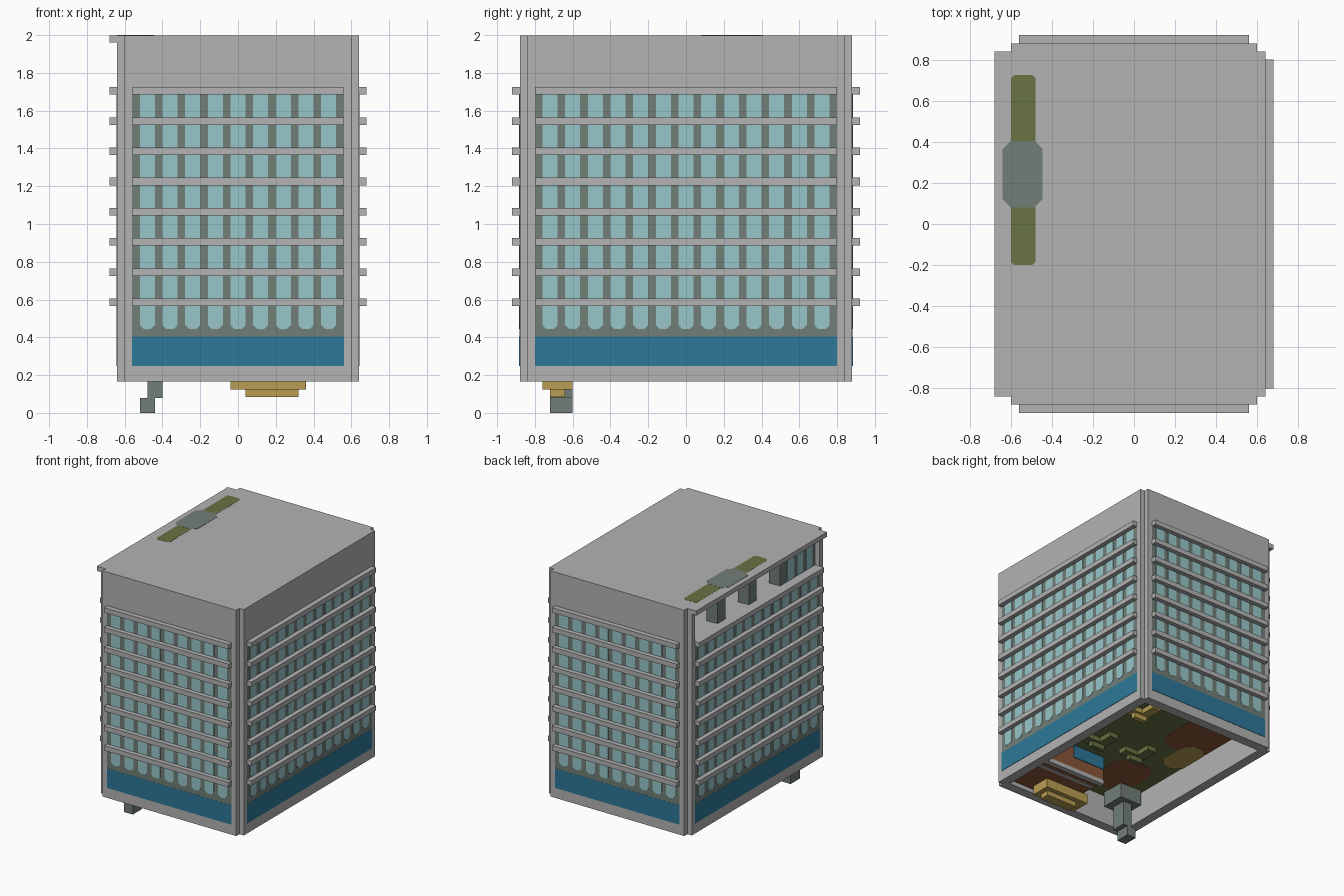
import bpy, bmesh, math
from mathutils import Matrix

if "Cube" in bpy.data.objects:
    bpy.data.objects.remove(bpy.data.objects["Cube"])


def lin(h):
    c = [int(h[i:i + 2], 16) / 255 for i in (0, 2, 4)]
    return tuple(v / 12.92 if v <= 0.04045 else ((v + 0.055) / 1.055) ** 2.4 for v in c) + (1,)


def mat(name, h):
    m = bpy.data.materials.new(name)
    m.diffuse_color = lin(h)
    m.use_nodes = True
    m.node_tree.nodes["Principled BSDF"].inputs["Base Color"].default_value = m.diffuse_color
    return m


CONCRETE = mat("concrete grey", "b2b3b2")
WALL = mat("wall grey green", "727e78")
GLASS = mat("window pale teal", "99c6ca")
BLUE = mat("ground floor blue", "2d7899")
GOLD = mat("gold", "b99d52")
OLIVE = mat("olive", "687342")
BROWN = mat("brown", "8a5638")


def finish(bm, name, material, rot=0):
    bmesh.ops.transform(bm, matrix=Matrix.Rotation(rot, 4, 'Z'), verts=bm.verts)
    bmesh.ops.recalc_face_normals(bm, faces=bm.faces)
    me = bpy.data.meshes.new(name)
    bm.to_mesh(me)
    bm.free()
    me.materials.append(material)
    ob = bpy.data.objects.new(name, me)
    bpy.context.collection.objects.link(ob)


def boxes(name, material, spans, rot=0):
    """Boxes given as (x0, x1, y0, y1, z0, z1), joined in one object."""
    bm = bmesh.new()
    for x0, x1, y0, y1, z0, z1 in spans:
        m = Matrix.Translation(((x0 + x1) / 2, (y0 + y1) / 2, (z0 + z1) / 2)) \
            @ Matrix.Diagonal((x1 - x0, y1 - y0, z1 - z0, 1))
        bmesh.ops.create_cube(bm, size=1, matrix=m)
    finish(bm, name, material, rot)


def prism(bm, pts, offset):
    """Extrude a flat outline by an offset vector."""
    f = bm.faces.new([bm.verts.new(p) for p in pts])
    new = bmesh.ops.extrude_face_region(bm, geom=[f])["geom"]
    bmesh.ops.translate(bm, vec=offset, verts=[v for v in new if isinstance(v, bmesh.types.BMVert)])


def flat_plate(name, material, x0, x1, y0, y1, z, t, c):
    """Horizontal plate with chamfered corners."""
    bm = bmesh.new()
    pts = [(x0 + c, y0), (x1 - c, y0), (x1, y0 + c), (x1, y1 - c),
           (x1 - c, y1), (x0 + c, y1), (x0, y1 - c), (x0, y0 + c)]
    prism(bm, [(x, y, z) for x, y in pts], (0, 0, t))
    finish(bm, name, material)


# Outer walls, open at the bottom, with the left one ending below the attic
B, R = 0.165, 1.96
boxes("outer_walls", CONCRETE, [
    (-0.60, 0.60, -0.88, -0.80, B, R), (-0.60, 0.60, 0.80, 0.88, B, R),
    (0.56, 0.64, -0.84, 0.84, B, R), (-0.64, -0.56, -0.84, 0.84, B, 1.725),
    (-0.64, -0.56, -0.84, -0.80, 1.725, R), (-0.64, -0.56, 0.80, 0.84, 1.725, R)])
boxes("attic_floor", CONCRETE, [(-0.58, 0.58, -0.82, 0.82, 1.685, 1.723)])

# Roof slab with notched corners and an overhang on the left
bm = bmesh.new()
roof = [(0.60, -0.88), (0.60, -0.84), (0.64, -0.84), (0.64, 0.84), (0.60, 0.84), (0.60, 0.88),
        (-0.60, 0.88), (-0.60, 0.84), (-0.68, 0.84), (-0.68, -0.84), (-0.60, -0.84), (-0.60, -0.88)]
prism(bm, [(x, y, R) for x, y in roof], (0, 0, 0.038))
finish(bm, "roof_slab", CONCRETE)

# Painted roof markings
flat_plate("roof_strip", OLIVE, -0.60, -0.48, -0.20, 0.725, 1.996, 0.003, 0.015)
flat_plate("roof_hatch", WALL, -0.64, -0.445, 0.08, 0.405, 1.996, 0.004, 0.04)

# Four facades: wall panel, blue ground band, window strips and ledges
for side, rot, half, dist, n in (("front", 0, 0.56, 0.88, 9), ("right", math.pi / 2, 0.80, 0.64, 13),
                                 ("back", math.pi, 0.56, 0.88, 9), ("left", -math.pi / 2, 0.80, 0.64, 13)):
    boxes(side + "_wall_panel", WALL, [(-half, half, -dist - 0.002, -dist + 0.01, 0.40, 1.69)], rot)
    boxes(side + "_ground_band", BLUE, [(-half, half, -dist - 0.003, -dist + 0.01, 0.247, 0.405)], rot)
    bm = bmesh.new()
    for i in range(n):
        x, c = (i - (n - 1) / 2) * 0.12, 0.02
        pts = [(x - 0.04 + c, 0.445), (x + 0.04 - c, 0.445), (x + 0.04, 0.445 + c),
               (x + 0.04, 1.687), (x - 0.04, 1.687), (x - 0.04, 0.445 + c)]
        prism(bm, [(px, -dist - 0.004, pz) for px, pz in pts], (0, 0.008, 0))
    finish(bm, side + "_windows", GLASS, rot)
    boxes(side + "_ledges", CONCRETE,
          [(-half, half, -dist - 0.04, -dist + 0.01, 0.565 + 0.16 * k, 0.605 + 0.16 * k)
           for k in range(8)], rot)

# Attic opening on the left: pillars and a short windowed wall
boxes("attic_pillars", WALL, [(-0.60, -0.50, y - 0.05, y + 0.05, 1.72, R) for y in (0.4, 0.0, -0.4)])
boxes("attic_wall", WALL, [(-0.60, -0.56, -0.80, -0.42, 1.72, R)])
boxes("attic_windows", GLASS, [(-0.604, -0.59, y - 0.04, y + 0.04, 1.73, 1.93)
                               for y in (-0.72, -0.60, -0.48)])

# Hollow underside: ceiling with painted patches
C = 0.405
boxes("lobby_ceiling", OLIVE, [(-0.57, 0.57, -0.81, 0.81, C, C + 0.04)])
flat_plate("ceiling_patch_back", BROWN, -0.56, -0.15, 0.10, 0.80, C - 0.004, 0.006, 0.08)
flat_plate("ceiling_patch_front", BROWN, -0.45, -0.10, -0.70, -0.25, C - 0.004, 0.006, 0.08)
flat_plate("ceiling_patch_side", GOLD, -0.56, -0.36, -0.15, 0.22, C - 0.006, 0.008, 0.06)

# Lower front block with grey beams, a blue patch and stepped gold base
boxes("front_block", BROWN, [(0.0, 0.57, -0.81, -0.36, 0.20, C + 0.01)])
boxes("block_beams", CONCRETE, [(0.0, 0.57, -0.40, -0.355, B + 0.005, 0.205),
                                (0.0, 0.57, -0.50, -0.47, 0.195, 0.205)])
boxes("block_blue_patch", BLUE, [(0.0, 0.30, -0.37, -0.355, 0.30, C)])
boxes("gold_base", GOLD, [(-0.04, 0.36, -0.76, -0.60, 0.125, 0.205),
                          (0.04, 0.32, -0.72, -0.64, 0.085, 0.13)])

# Stepped corner pieces hanging from the ceiling
for name, m, x, y in (("gold_corner", GOLD, 0.27, 0.42), ("olive_corner_a", OLIVE, -0.11, -0.09),
                      ("olive_corner_b", OLIVE, 0.24, -0.12)):
    boxes(name, m, [(x - 0.10, x + 0.10, y - 0.10, y - 0.02, C - 0.04, C + 0.01),
                    (x - 0.10, x - 0.02, y - 0.10, y + 0.10, C - 0.04, C + 0.01),
                    (x - 0.08, x + 0.04, y - 0.08, y - 0.04, C - 0.08, C - 0.03)])

# Stepped foot under the front left corner
boxes("corner_foot", WALL, [(-0.54, -0.34, -0.76, -0.56, 0.28, C + 0.01),
                            (-0.48, -0.40, -0.72, -0.60, 0.08, 0.29),
                            (-0.52, -0.44, -0.72, -0.60, 0.0, 0.08)])
